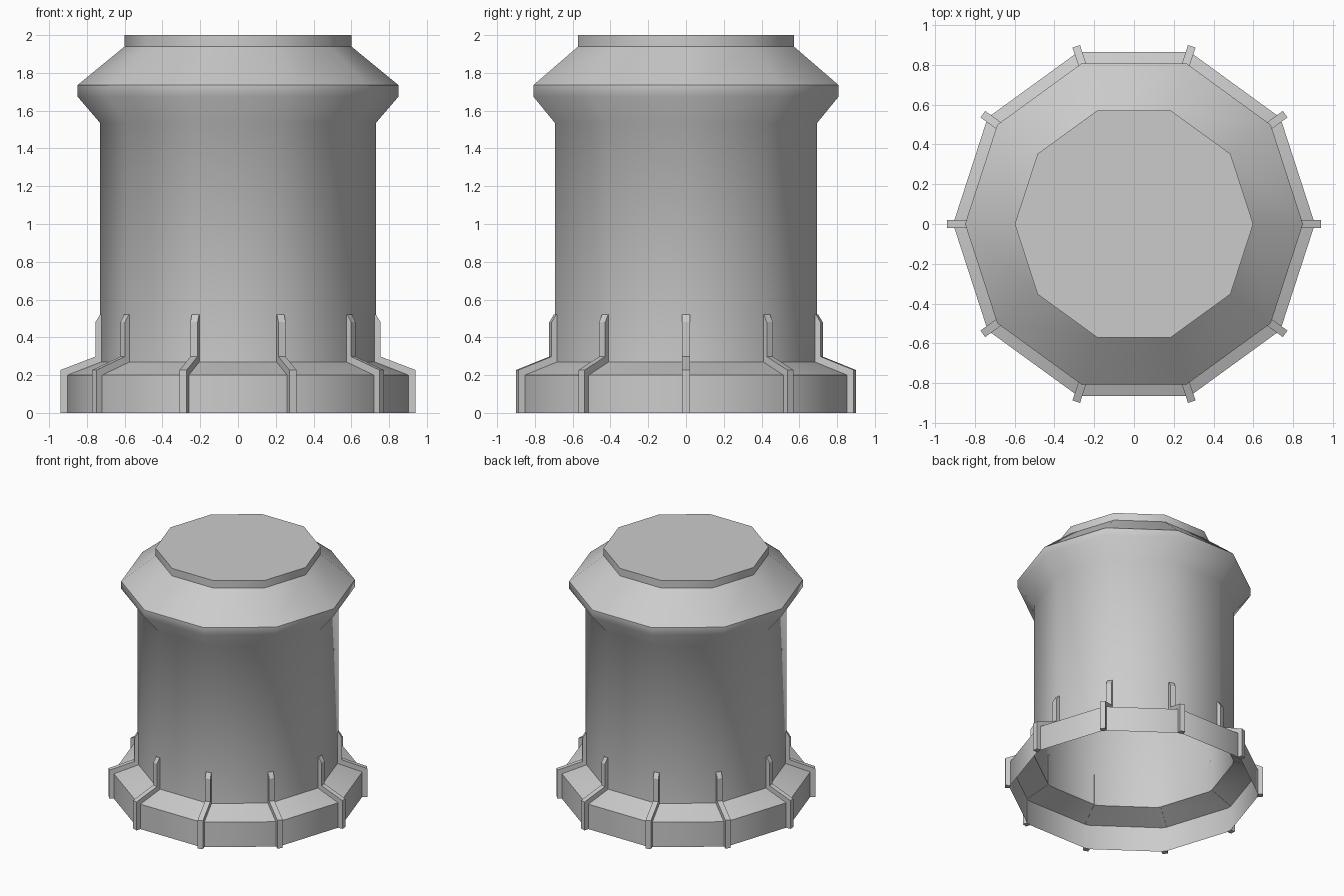
import bpy
import bmesh
from math import cos, sin, pi, radians

cube = bpy.data.objects.get("Cube")
if cube:
    bpy.data.objects.remove(cube)

SIDES = 10

grey = bpy.data.materials.new("plain grey")
grey.use_nodes = True
colour = (0.6, 0.6, 0.6, 1)
grey.diffuse_color = colour
grey.node_tree.nodes["Principled BSDF"].inputs["Base Color"].default_value = colour


def make_object(name, bm):
    mesh = bpy.data.meshes.new(name)
    bm.to_mesh(mesh)
    bm.free()
    mesh.materials.append(grey)
    obj = bpy.data.objects.new(name, mesh)
    bpy.context.collection.objects.link(obj)
    return obj


# Hollow ten-sided body: skirt, column, flared collar and capped top, open below
profile = [(0.91, 0), (0.91, 0.2), (0.73, 0.27), (0.73, 1.535),
           (0.85, 1.675), (0.85, 1.735), (0.6, 1.94), (0.6, 2)]
bm = bmesh.new()
rings = [[bm.verts.new((r * cos(2 * pi * i / SIDES), r * sin(2 * pi * i / SIDES), z))
          for i in range(SIDES)] for r, z in profile]
for low, high in zip(rings, rings[1:]):
    for i in range(SIDES):
        j = (i + 1) % SIDES
        bm.faces.new((low[i], low[j], high[j], high[i]))
bm.faces.new(rings[-1])
body = make_object("body", bm)
bpy.context.view_layer.objects.active = body
body.select_set(True)
bpy.ops.object.shade_smooth_by_angle(angle=radians(40))
body.select_set(False)

# Bent ribs running over each corner of the skirt and up the column
outer = [(0.94, 0), (0.94, 0.227), (0.755, 0.298), (0.755, 0.48), (0.73, 0.52)]
inner = [(0.722, 0.52), (0.722, 0.268), (0.902, 0.198), (0.902, 0)]
for k in range(SIDES):
    angle = 2 * pi * k / SIDES
    bm = bmesh.new()
    left, right = [[bm.verts.new((r * cos(angle) - t * sin(angle),
                                  r * sin(angle) + t * cos(angle), z))
                    for r, z in outer + inner] for t in (0.02, -0.02)]
    count = len(left)
    bm.faces.new(left)
    bm.faces.new(right[::-1])
    for i in range(count):
        j = (i + 1) % count
        bm.faces.new((left[i], right[i], right[j], left[j]))
    bmesh.ops.recalc_face_normals(bm, faces=bm.faces[:])
    make_object(f"rib_{k + 1}", bm)
